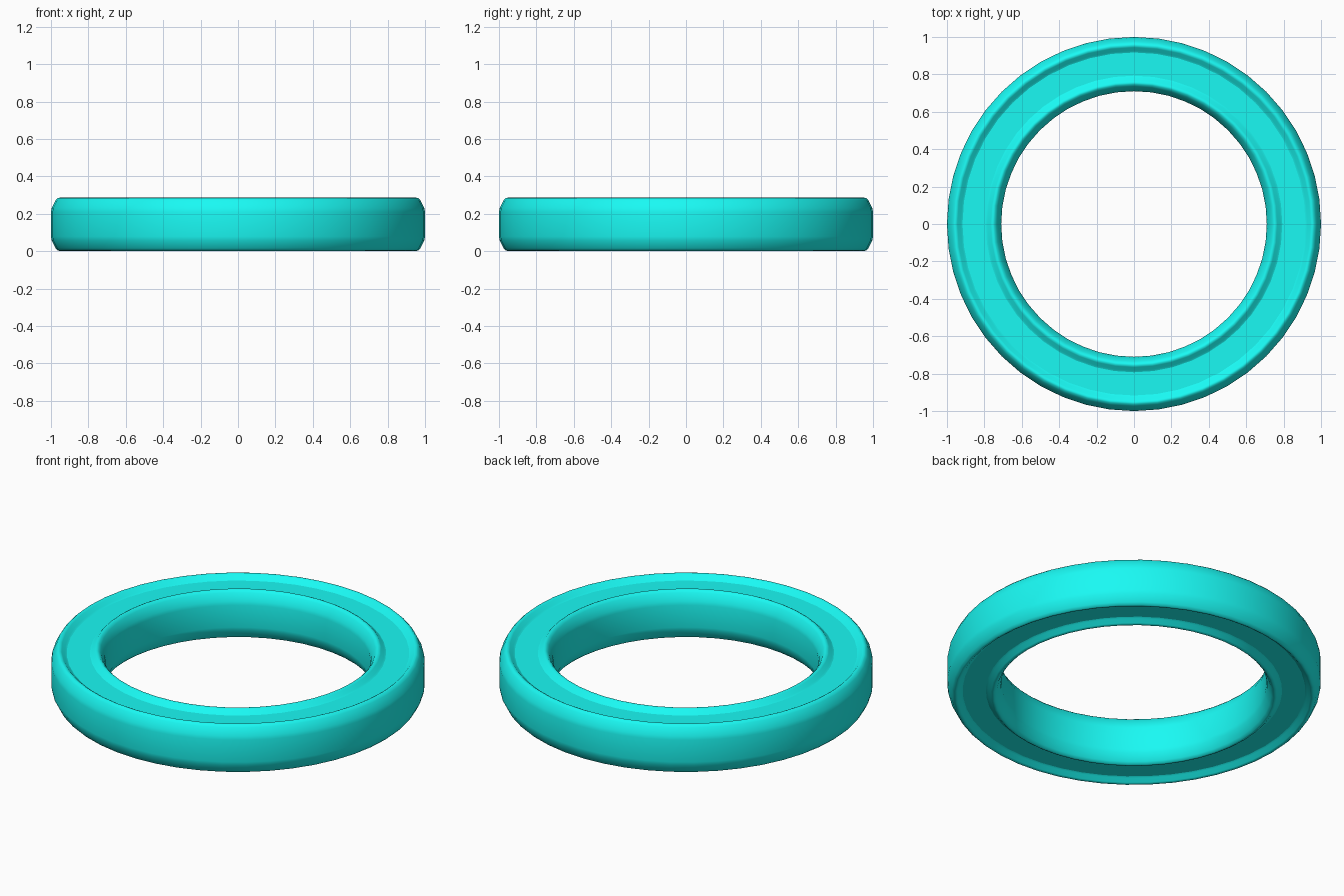
import bpy, bmesh, math

if "Cube" in bpy.data.objects:
    bpy.data.objects.remove(bpy.data.objects["Cube"])

SEG = 48      # sides around the ring
RC = 0.855    # radius at the middle of the section
ZC = 0.144    # half of the height

# One quarter of the section: wall, rounded lip, slope down to the recessed flat band
quarter = [(0.145, 0.065), (0.141, 0.086), (0.120, 0.128), (0.108, 0.140), (0.099, 0.142),
           (0.089, 0.137), (0.072, 0.119), (0.062, 0.114)]

# Mirror the quarter to get the closed section
upper = quarter + [(-r, z) for r, z in reversed(quarter)]
section = upper + [(r, -z) for r, z in reversed(upper)]

# Turn the section around z
bm = bmesh.new()
rings = []
for i in range(SEG):
    a = 2 * math.pi * i / SEG
    rings.append([bm.verts.new(((RC + r) * math.cos(a), (RC + r) * math.sin(a), ZC + z))
                  for r, z in section])
n = len(section)
for i in range(SEG):
    p, q = rings[i], rings[(i + 1) % SEG]
    for j in range(n):
        k = (j + 1) % n
        bm.faces.new((p[j], q[j], q[k], p[k]))
bmesh.ops.recalc_face_normals(bm, faces=bm.faces)

# Smooth everywhere, with crisp borders around the flat recessed bands
for f in bm.faces:
    f.smooth = True
for f in bm.faces:
    if abs(f.normal.z) > 0.999:
        for e in f.edges:
            if any(abs(g.normal.z) < 0.999 for g in e.link_faces):
                e.smooth = False

mesh = bpy.data.meshes.new("ring")
bm.to_mesh(mesh)
bm.free()
ring = bpy.data.objects.new("ring", mesh)
bpy.context.collection.objects.link(ring)

# Turquoise colour
mat = bpy.data.materials.new("turquoise")
mat.diffuse_color = (0.01, 0.95, 0.90, 1)
mat.use_nodes = True
mat.node_tree.nodes["Principled BSDF"].inputs["Base Color"].default_value = mat.diffuse_color
mesh.materials.append(mat)
